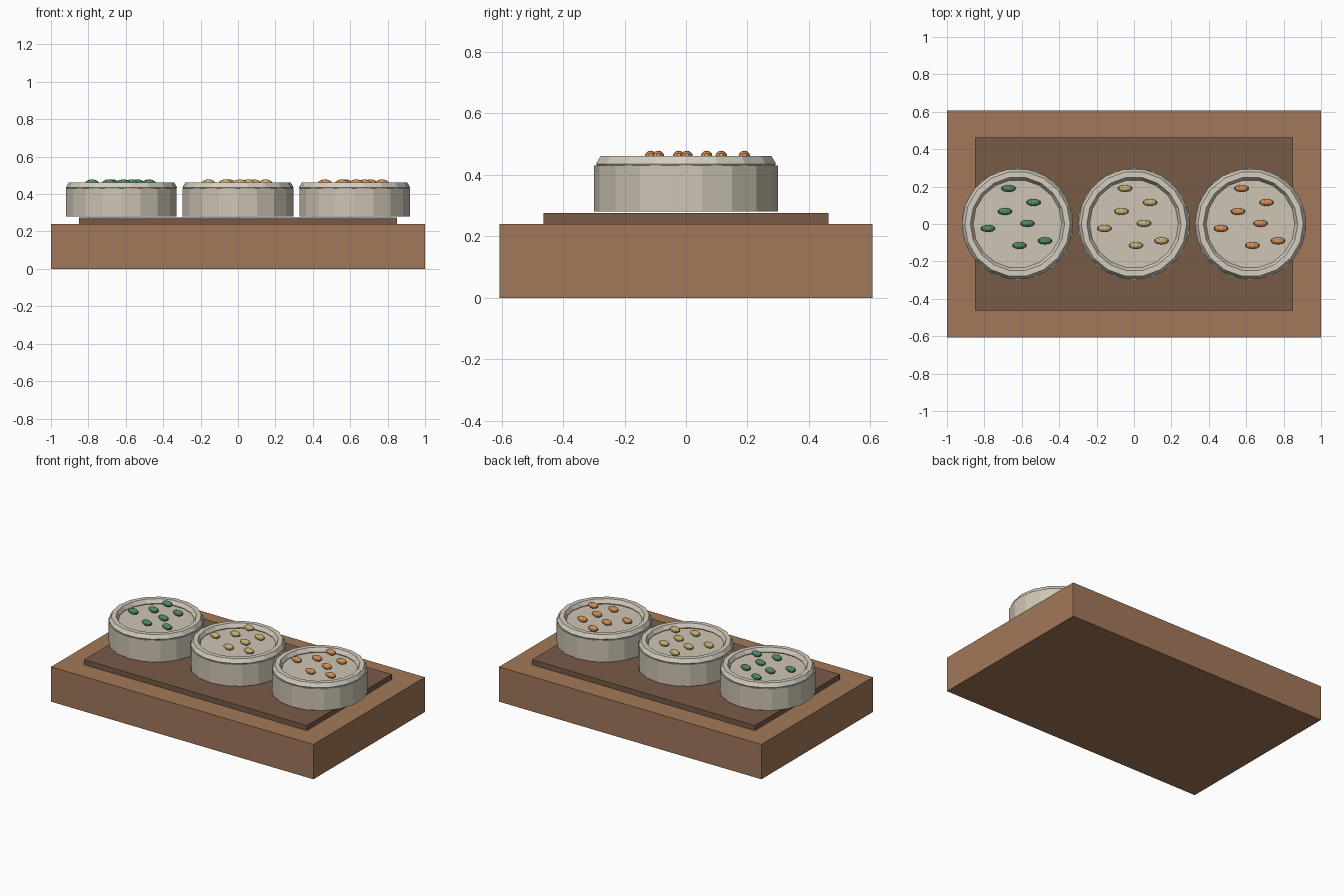
import bpy

if "Cube" in bpy.data.objects:
    bpy.data.objects.remove(bpy.data.objects["Cube"])


def material(name, rgb):
    m = bpy.data.materials.new(name)
    m.diffuse_color = (*rgb, 1)
    m.use_nodes = True
    m.node_tree.nodes["Principled BSDF"].inputs["Base Color"].default_value = m.diffuse_color
    return m


wood = material("wood", (0.36, 0.19, 0.10))
dark_wood = material("dark_wood", (0.19, 0.105, 0.065))
clay = material("clay", (0.62, 0.56, 0.46))
rim_clay = material("rim_clay", (0.66, 0.61, 0.52))
seed_colours = {
    "green": material("green", (0.09, 0.25, 0.14)),
    "yellow": material("yellow", (0.60, 0.45, 0.18)),
    "orange": material("orange", (0.66, 0.28, 0.10)),
}


def finish(name, mat):
    ob = bpy.context.object
    ob.name = name
    ob.data.materials.append(mat)
    return ob


def box(name, size, z0, z1, mat):
    bpy.ops.mesh.primitive_cube_add(size=1, location=(0, 0, (z0 + z1) / 2))
    ob = finish(name, mat)
    ob.scale = (size[0], size[1], z1 - z0)


# Wooden block and inset tray
box("base_block", (2.0, 1.214), 0, 0.24, wood)
box("tray", (1.70, 0.926), 0.24, 0.275, dark_wood)

# Seed centres relative to each bowl
SEEDS = [(-0.048, 0.19), (0.086, 0.115), (-0.067, 0.067), (0.053, 0.003),
         (-0.158, -0.024), (0.01, -0.115), (0.147, -0.09)]

# Three bowls with rims and seeds
for x, colour in zip((-0.623, 0, 0.623), seed_colours):
    bpy.ops.mesh.primitive_cylinder_add(vertices=18, radius=0.30, depth=0.15,
                                        location=(x, 0, 0.355))
    finish(f"bowl_{colour}", clay)
    bpy.ops.mesh.primitive_torus_add(major_segments=18, minor_segments=6,
                                     major_radius=0.267, minor_radius=0.03,
                                     location=(x, 0, 0.436))
    finish(f"bowl_rim_{colour}", rim_clay)
    for i, (sx, sy) in enumerate(SEEDS):
        bpy.ops.mesh.primitive_uv_sphere_add(segments=10, ring_count=6, radius=1,
                                             location=(x + sx, sy, 0.459))
        seed = finish(f"seed_{colour}_{i + 1}", seed_colours[colour])
        seed.scale = (0.039, 0.0195, 0.0195)
